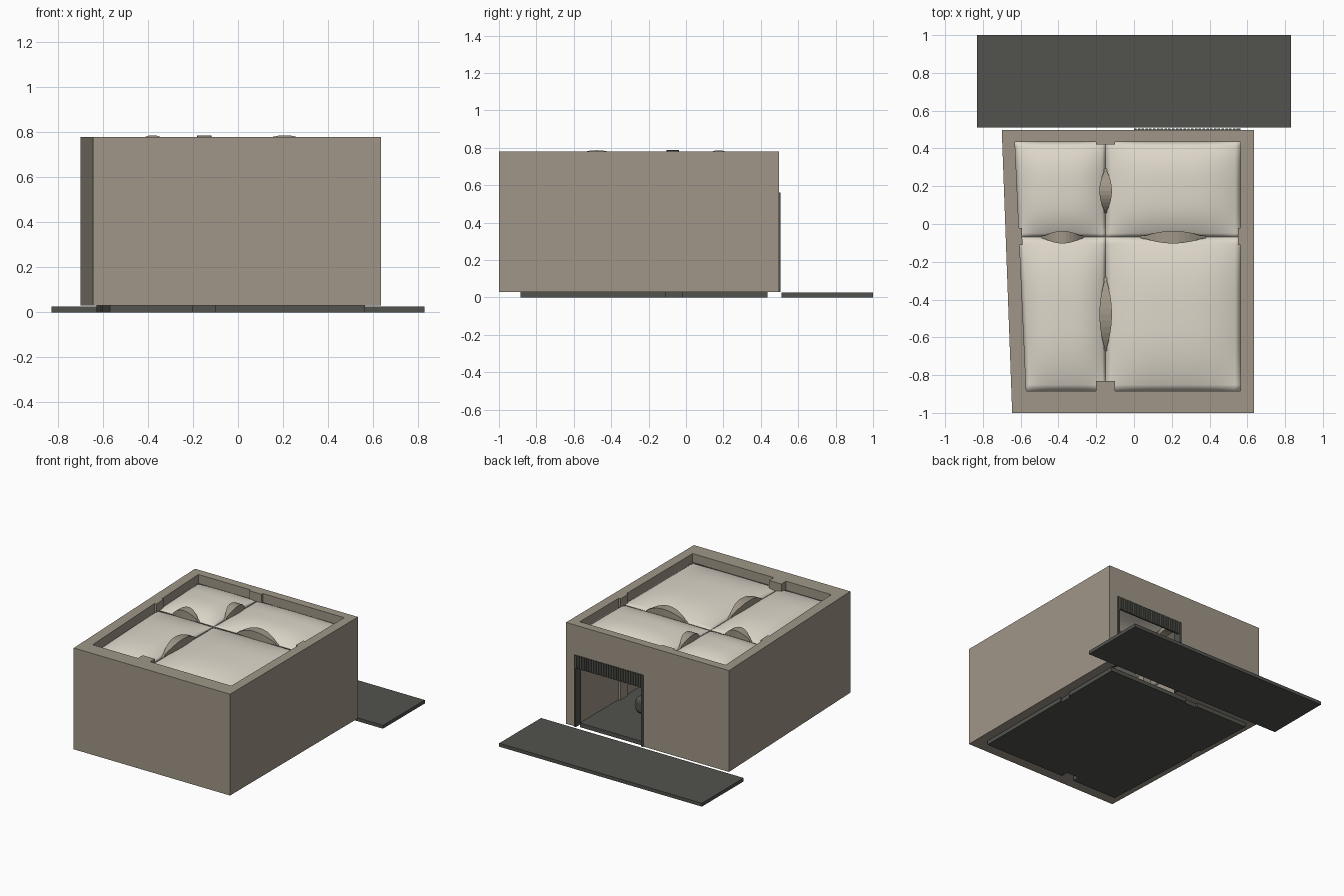
import bpy
import bmesh

cube = bpy.data.objects.get("Cube")
if cube:
    bpy.data.objects.remove(cube, do_unlink=True)


def material(name, rgb):
    m = bpy.data.materials.new(name)
    m.use_nodes = True
    m.diffuse_color = (*rgb, 1)
    m.node_tree.nodes["Principled BSDF"].inputs["Base Color"].default_value = (*rgb, 1)
    return m


STONE = material("warm stone", (0.35, 0.305, 0.245))
PLASTER = material("pale plaster", (0.73, 0.68, 0.59))
DARK = material("dark grey", (0.085, 0.085, 0.075))


def finish(name, bm, mat, smooth=False):
    bmesh.ops.recalc_face_normals(bm, faces=bm.faces)
    mesh = bpy.data.meshes.new(name)
    bm.to_mesh(mesh)
    bm.free()
    mesh.materials.append(mat)
    for p in mesh.polygons:
        p.use_smooth = smooth
    ob = bpy.data.objects.new(name, mesh)
    bpy.context.collection.objects.link(ob)
    return ob


def prism(name, outline, z0, z1, mat):
    bm = bmesh.new()
    base = bm.faces.new([bm.verts.new((x, y, z0)) for x, y in outline])
    top = bmesh.ops.extrude_face_region(bm, geom=[base])["geom"]
    bmesh.ops.translate(bm, vec=(0, 0, z1 - z0),
                        verts=[v for v in top if isinstance(v, bmesh.types.BMVert)])
    return finish(name, bm, mat)


def box(name, x, y, z, mat):
    return prism(name, [(x[0], y[0]), (x[1], y[0]), (x[1], y[1]), (x[0], y[1])],
                 z[0], z[1], mat)


def cut(target, cutter):
    cutter.hide_render = True
    mod = target.modifiers.new("cut", "BOOLEAN")
    mod.operation = "DIFFERENCE"
    mod.solver = "EXACT"
    mod.object = cutter
    bpy.context.view_layer.objects.active = target
    bpy.ops.object.modifier_apply(modifier=mod.name)
    bpy.data.objects.remove(cutter, do_unlink=True)


# Main dimensions
FRONT, BACK, RIGHT = -0.885, 0.435, 0.565
MID_X, MID_Y = -0.15, -0.07
SPRING, ROOF = 0.715, 0.78


def left(y):
    """Inner face of the slanting side wall."""
    return -0.57 - 0.06 * (y - FRONT) / (BACK - FRONT)


# Room outline, notched around the wall piers
room = [(left(FRONT), FRONT), (-0.2, FRONT), (-0.2, -0.83), (-0.1, -0.83), (-0.1, FRONT),
        (RIGHT, FRONT), (RIGHT, -0.11), (0.55, -0.11), (0.55, -0.02), (RIGHT, -0.02),
        (RIGHT, BACK), (-0.1, BACK), (-0.1, 0.42), (-0.2, 0.42), (-0.2, BACK),
        (left(BACK), BACK), (left(-0.02), -0.02), (left(-0.02) + 0.015, -0.02),
        (left(-0.11) + 0.015, -0.11), (left(-0.11), -0.11)]

# Outer walls with the doorway
walls = prism("walls", [(-0.645, -1), (0.635, -1), (0.635, 0.497), (-0.70, 0.497)],
              0.03, ROOF, STONE)
cut(walls, prism("room_cutter", room, -0.1, 1, STONE))
cut(walls, box("door_cutter", (0, 0.56), (0.4, 0.6), (-0.1, 0.56), STONE))

# Floor and outside paving
prism("floor", room, 0, 0.03, DARK)
box("paving_slab", (-0.83, 0.83), (0.51, 1), (0, 0.025), DARK)


# Pillow-shaped vault over one bay
def vault(name, x0, x1, y0, y1, n=24):
    bm = bmesh.new()
    rows = []
    for j in range(n + 1):
        y = y0 + (y1 - y0) * j / n
        a = left(y) if x0 is None else x0
        row = []
        for i in range(n + 1):
            u, v = 2 * i / n - 1, 2 * j / n - 1
            rise = (1 - abs(u) ** 3) * (1 - abs(v) ** 3)
            row.append(bm.verts.new((a + (x1 - a) * i / n, y, SPRING + 0.058 * rise)))
        rows.append(row)
    for low, high in zip(rows, rows[1:]):
        for i in range(n):
            bm.faces.new((low[i], low[i + 1], high[i + 1], high[i]))
    ob = finish(name, bm, PLASTER, True)
    shell = ob.modifiers.new("thickness", "SOLIDIFY")
    shell.thickness = 0.012
    shell.offset = -1


for side, x0, x1 in (("left", MID_X, RIGHT), ("right", None, MID_X)):
    for end, y0, y1 in (("front", FRONT, MID_Y), ("back", MID_Y, BACK)):
        vault(f"vault_{end}_{side}", x0, x1, y0, y1)


# Arches between bays, widest at the crown
def arch(name, a, b, along_x, n=24):
    bm = bmesh.new()
    half, mid = (b - a) / 2, (a + b) / 2
    rings = []
    for i in range(n + 1):
        s = 2 * i / n - 1
        q = (s / 0.48) ** 2
        w = max(0.033 * (1 - q), 0.008)
        top = 0.787 - 0.07 * q
        ring = []
        for side, z in ((-w, top), (w, top), (w, top - 0.1), (-w, top - 0.1)):
            p = mid + s * half
            ring.append(bm.verts.new((p, MID_Y + side, z) if along_x
                                     else (MID_X + side, p, z)))
        rings.append(ring)
    for r, t in zip(rings, rings[1:]):
        for k in range(4):
            bm.faces.new((r[k], r[(k + 1) % 4], t[(k + 1) % 4], t[k]))
    bm.faces.new(rings[0])
    bm.faces.new(rings[-1])
    finish(name, bm, STONE)


arch("arch_right", left(MID_Y), MID_X, True)
arch("arch_left", MID_X, RIGHT, True)
arch("arch_front", FRONT, MID_Y, False)
arch("arch_back", MID_Y, 0.42, False)

# Central column carrying the arches
box("column", (MID_X - 0.03, MID_X + 0.03), (MID_Y - 0.03, MID_Y + 0.03),
    (0.03, 0.70), STONE)

# Door frame and raised shutter
box("door_jamb_inner", (0, 0.014), (0.44, 0.505), (0.03, 0.56), DARK)
box("door_jamb_outer", (0.55, 0.564), (0.44, 0.505), (0.03, 0.56), DARK)
box("shutter_backing", (0, 0.564), (0.485, 0.499), (0.47, 0.56), DARK)
slats = 28
pitch = 0.564 / slats
for i in range(slats):
    box(f"shutter_slat_{i}", (i * pitch, (i + 0.65) * pitch), (0.498, 0.505),
        (0.465, 0.56), DARK)

# Low rounded bench inside
bench = box("bench", (0.16, 0.36), (-0.1, 0.1), (0.03, 0.15), DARK)
round_edges = bench.modifiers.new("round edges", "BEVEL")
round_edges.width = 0.035
round_edges.segments = 4
